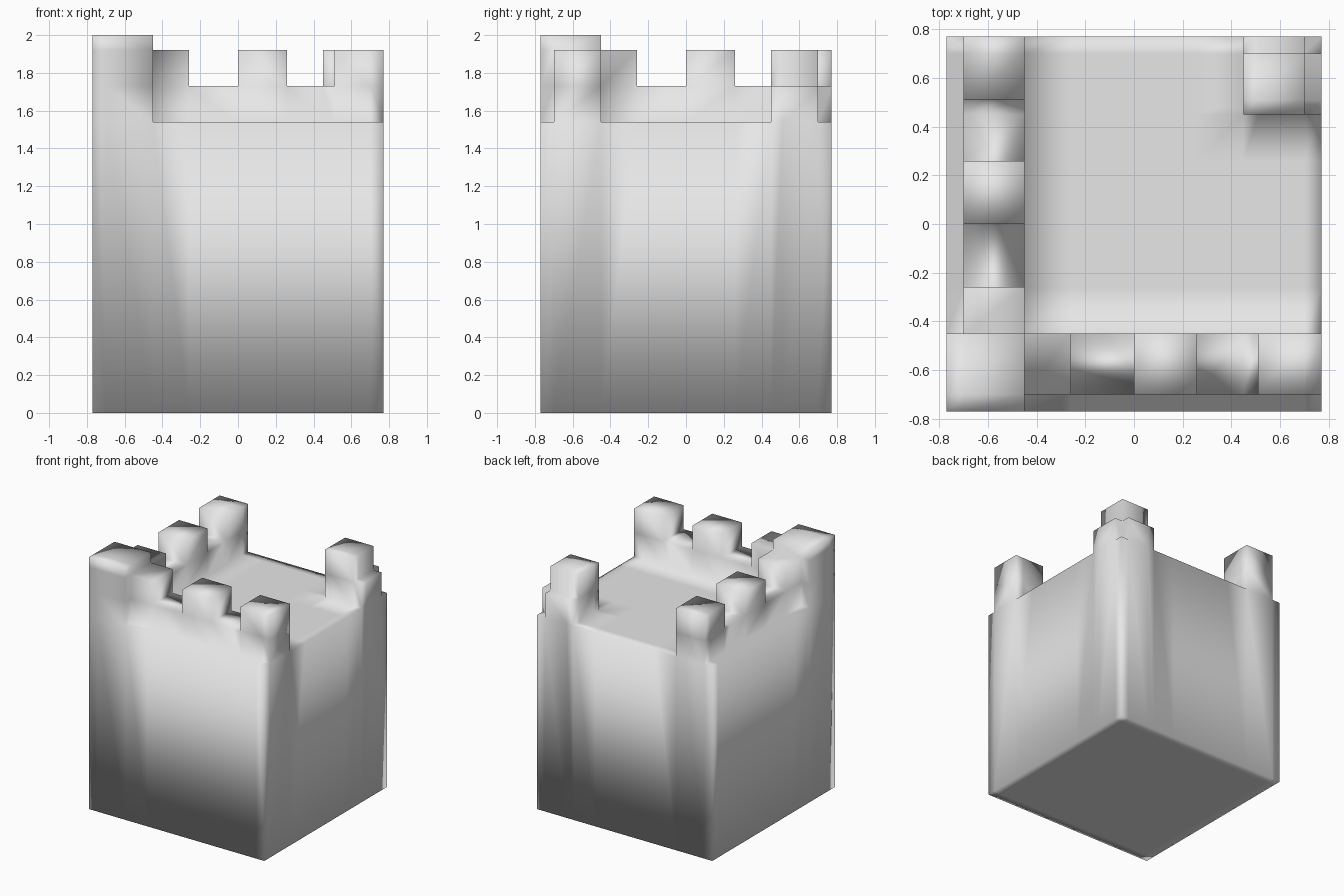
import bpy, bmesh

if "Cube" in bpy.data.objects:
    bpy.data.objects.remove(bpy.data.objects["Cube"])

W, IN, TW = 0.77, 0.70, 0.45            # half width, parapet inset, tower / wall inner edge
FLOOR, WALL, MERLON, TOWER = 1.54, 1.73, 1.92, 2.0

# parts as (x0, x1, y0, y1, height)
parts = [(-W, W, -W, W, FLOOR),         # main block
         (-W, -TW, -W, -TW, TOWER),     # corner tower
         (TW, IN, TW, IN, MERLON)]      # lone corner merlon


def both_sides(a0, a1, b0, b1, h):
    """Add a part and its copy mirrored across the diagonal."""
    parts.append((a0, a1, b0, b1, h))
    parts.append((b0, b1, a0, a1, h))


both_sides(-TW, W, -IN, -TW, WALL)      # parapets along front and left
both_sides(TW, W, TW, IN, WALL)         # wall stubs under the lone merlon
for a0, a1 in ((-TW, -0.26), (0, 0.26), (0.51, W)):
    both_sides(a0, a1, -IN, -TW, MERLON)  # merlons

# welded union of all parts on a shared cell grid
xs = sorted({v for p in parts for v in p[:2]})
ys = sorted({v for p in parts for v in p[2:4]})
zs = [0, FLOOR, WALL, MERLON, TOWER]
axes = (xs, ys, zs)


def solid(c):
    if any(i < 0 or i >= len(a) - 1 for i, a in zip(c, axes)):
        return False
    x, y, z = ((a[i] + a[i + 1]) / 2 for i, a in zip(c, axes))
    return any(p[0] < x < p[1] and p[2] < y < p[3] and z < p[4] for p in parts)


bm = bmesh.new()
cache = {}


def vert(key):
    if key not in cache:
        cache[key] = bm.verts.new([a[i] for i, a in zip(key, axes)])
    return cache[key]


for i in range(len(xs) - 1):
    for j in range(len(ys) - 1):
        for k in range(len(zs) - 1):
            c = (i, j, k)
            if not solid(c):
                continue
            for ax in range(3):
                for side in (0, 1):
                    n = list(c)
                    n[ax] += 1 if side else -1
                    if solid(n):
                        continue
                    quad = []
                    for u, v in ((0, 0), (1, 0), (1, 1), (0, 1)):
                        q = list(c)
                        q[ax] += side
                        q[(ax + 1) % 3] += u
                        q[(ax + 2) % 3] += v
                        quad.append(vert(tuple(q)))
                    bm.faces.new(quad if side else quad[::-1])

# merge the flat cells into large faces
bmesh.ops.dissolve_limit(bm, angle_limit=0.01, verts=bm.verts[:], edges=bm.edges[:])
bmesh.ops.triangulate(bm, faces=[f for f in bm.faces if len(f.verts) > 4])
bmesh.ops.recalc_face_normals(bm, faces=bm.faces[:])
for f in bm.faces:
    f.smooth = True                     # soft shading over all corners

mesh = bpy.data.meshes.new("castle_corner_block")
bm.to_mesh(mesh)
bm.free()
stone = bpy.data.materials.new("light_grey_stone")
stone.diffuse_color = (0.8, 0.8, 0.8, 1)
stone.use_nodes = True
stone.node_tree.nodes["Principled BSDF"].inputs["Base Color"].default_value = stone.diffuse_color
mesh.materials.append(stone)
obj = bpy.data.objects.new("castle_corner_block", mesh)
bpy.context.collection.objects.link(obj)
